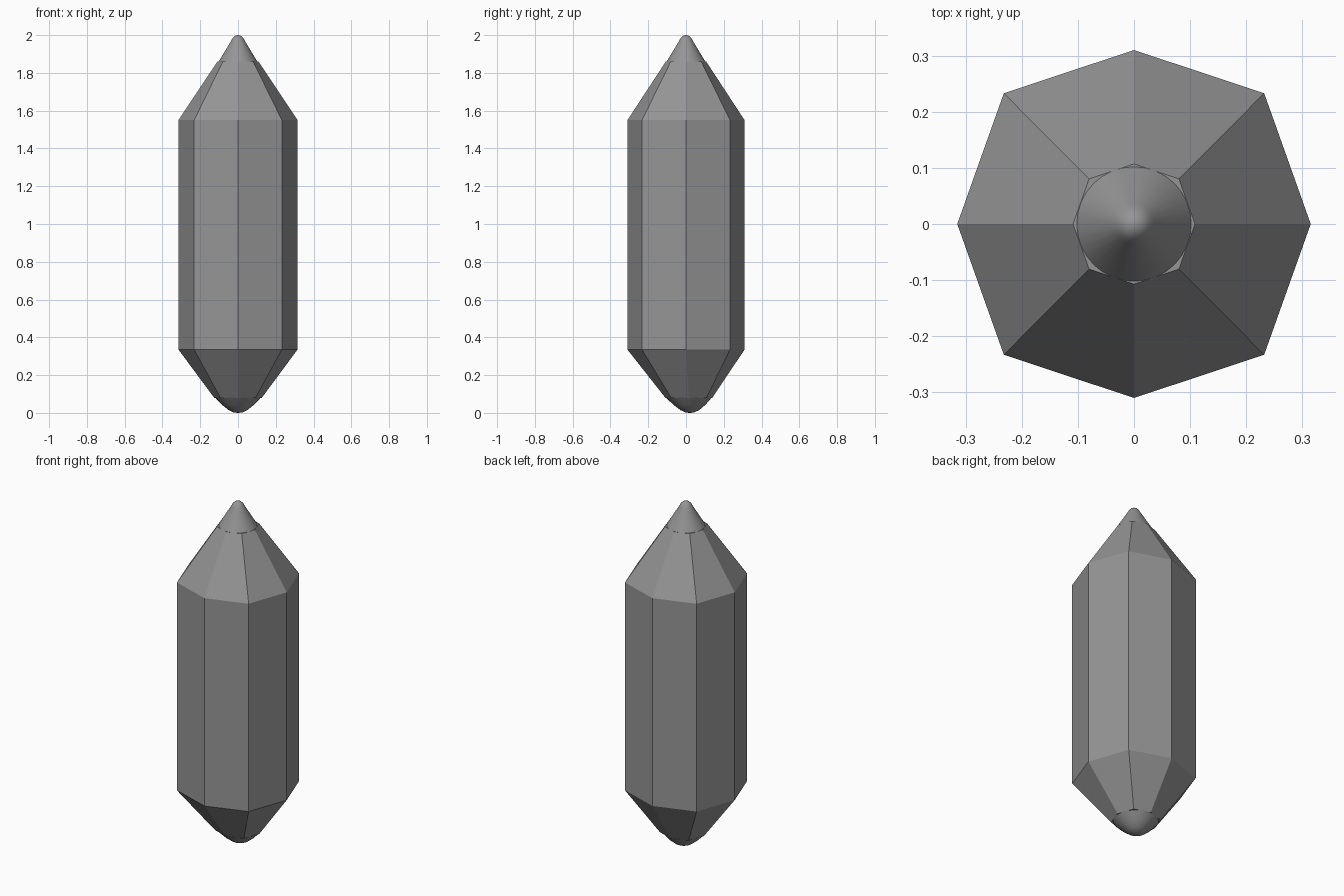
import bpy, bmesh, math

if "Cube" in bpy.data.objects:
    bpy.data.objects.remove(bpy.data.objects["Cube"])

stone = bpy.data.materials.new("grey stone")
stone.diffuse_color = (0.3, 0.3, 0.3, 1)
stone.use_nodes = True
stone.node_tree.nodes["Principled BSDF"].inputs["Base Color"].default_value = stone.diffuse_color

OCTAGON = [(0.315, 0), (0.232, 0.233), (0, 0.31), (-0.232, 0.233),
           (-0.315, 0), (-0.232, -0.233), (0, -0.31), (0.232, -0.233)]
CIRCLE = [(math.cos(a * math.tau / 32), math.sin(a * math.tau / 32)) for a in range(32)]


def loft(name, outline, rings, smooth_angle=None):
    """Skin scaled copies of an outline; rings are (scale, z, y offset), bottom to top."""
    bm = bmesh.new()
    loops = [[bm.verts.new((x * s, y * s + dy, z)) for x, y in outline]
             for s, z, dy in rings]
    n = len(outline)
    for low, high in zip(loops, loops[1:]):
        for i in range(n):
            j = (i + 1) % n
            bm.faces.new((low[i], low[j], high[j], high[i]))
    bm.faces.new(loops[0][::-1])
    bm.faces.new(loops[-1])
    mesh = bpy.data.meshes.new(name)
    bm.to_mesh(mesh)
    bm.free()
    mesh.materials.append(stone)
    obj = bpy.data.objects.new(name, mesh)
    bpy.context.collection.objects.link(obj)
    if smooth_angle:
        bpy.ops.object.select_all(action='DESELECT')
        obj.select_set(True)
        bpy.context.view_layer.objects.active = obj
        bpy.ops.object.shade_smooth_by_angle(angle=math.radians(smooth_angle))
    return obj


# Faceted crystal shaft with tapered ends
loft("crystal_body", OCTAGON,
     [(0.40, 0.08, 0.015), (1, 0.335, 0), (1, 1.55, 0), (0.345, 1.86, 0)])

# Round upper tip
loft("upper_tip", CIRCLE,
     [(0.105, 1.855, 0), (0.036, 1.97, 0), (0.028, 1.985, 0),
      (0.016, 1.996, 0), (0.004, 2.0, 0)], 50)

# Blunt lower tip, slightly towards the back
loft("lower_tip", CIRCLE,
     [(0.004, 0, 0.02), (0.025, 0.003, 0.02), (0.05, 0.015, 0.02),
      (0.085, 0.043, 0.018), (0.122, 0.082, 0.015)], 50)
